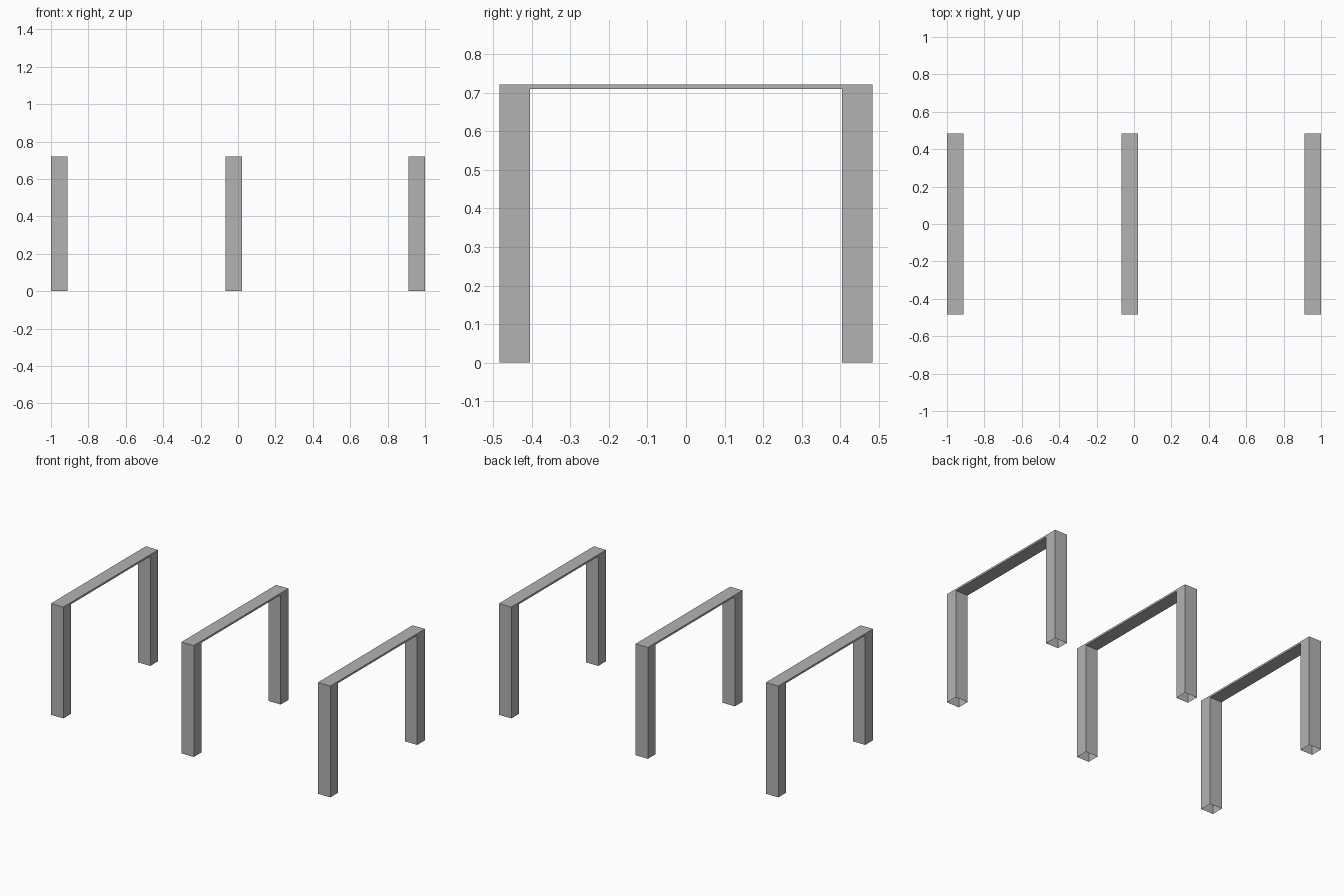
import bpy
import bmesh

cube = bpy.data.objects.get("Cube")
if cube:
    bpy.data.objects.remove(cube, do_unlink=True)

# Single grey finish
GREY = (0.45, 0.45, 0.45, 1.0)
grey = bpy.data.materials.new("plain_grey")
grey.use_nodes = True
grey.diffuse_color = GREY
grey.node_tree.nodes["Principled BSDF"].inputs["Base Color"].default_value = GREY

WIDTH = 0.088    # frame depth along x
OUTER = 0.484    # half span over the legs
INNER = 0.405    # half span between the legs
HEIGHT = 0.721
SOFFIT = 0.709   # underside of the thin crossbar


def make_frame(name, x):
    """Extrude an upside-down U profile along x, leaving the leg bottoms open."""
    half = [(INNER, SOFFIT), (INNER, 0), (OUTER, 0), (OUTER, HEIGHT)]
    profile = half + [(-y, z) for y, z in reversed(half)]
    bm = bmesh.new()
    face = bm.faces.new([bm.verts.new((x - WIDTH / 2, y, z)) for y, z in profile])
    result = bmesh.ops.extrude_face_region(bm, geom=[face], use_keep_orig=True)
    moved = [v for v in result["geom"] if isinstance(v, bmesh.types.BMVert)]
    bmesh.ops.translate(bm, verts=moved, vec=(WIDTH, 0, 0))
    bmesh.ops.recalc_face_normals(bm, faces=bm.faces)
    # Open the hollow leg ends
    feet = [f for f in bm.faces if all(v.co.z < 0.001 for v in f.verts)]
    bmesh.ops.delete(bm, geom=feet, context="FACES_ONLY")
    mesh = bpy.data.meshes.new(name)
    bm.to_mesh(mesh)
    bm.free()
    mesh.materials.append(grey)
    bpy.context.collection.objects.link(bpy.data.objects.new(name, mesh))


# Three matching leg frames, the middle one slightly off centre
for name, x in (("right_frame", -0.956), ("middle_frame", -0.022), ("left_frame", 0.956)):
    make_frame(name, x)
